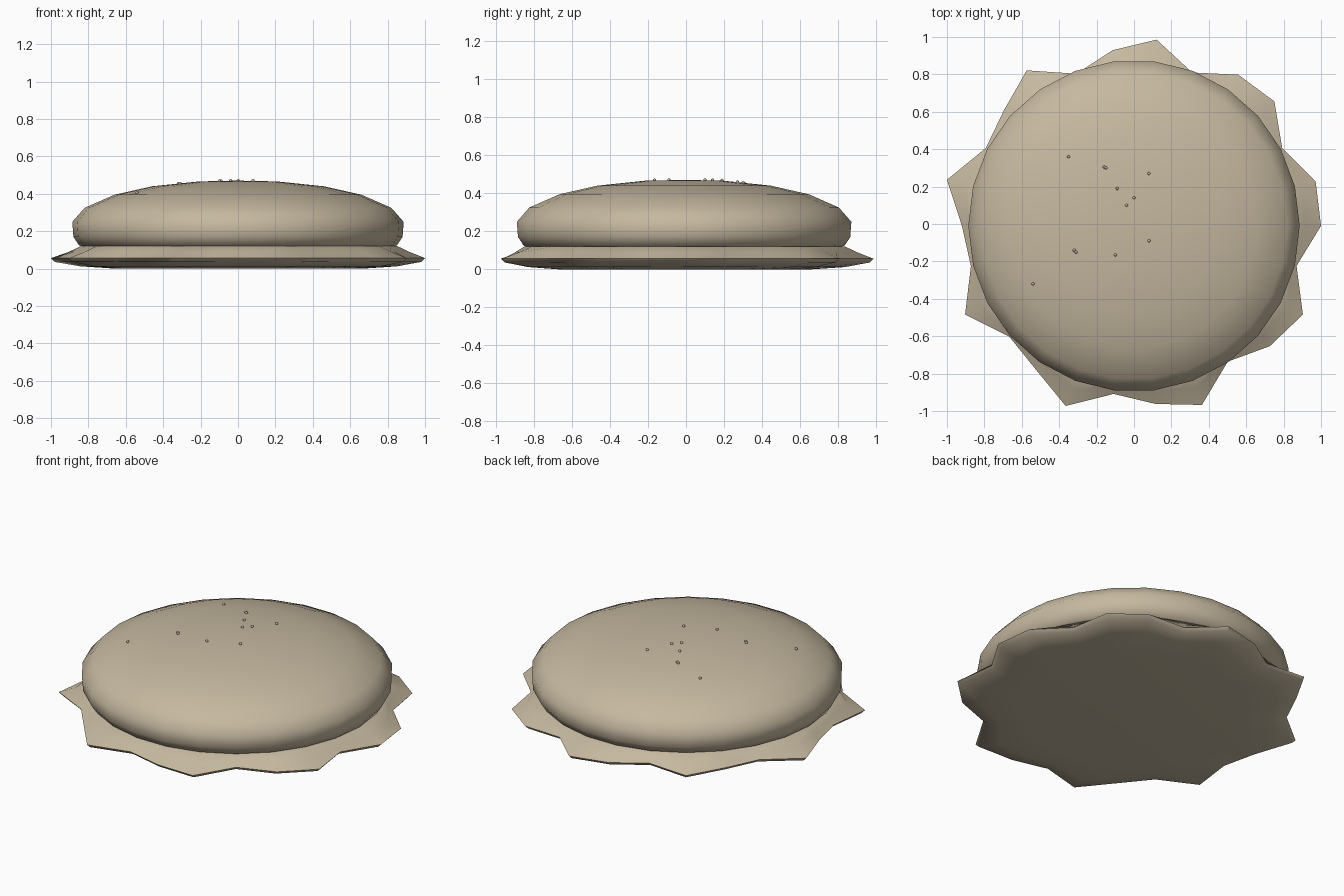
import bpy
import bmesh
import math
from mathutils import Vector

old = bpy.data.objects.get("Cube")
if old:
    bpy.data.objects.remove(old, do_unlink=True)

SIDES = 26
CENTRE_Y = -0.01


def make_material(name, colour):
    mat = bpy.data.materials.new(name)
    mat.use_nodes = True
    mat.diffuse_color = colour
    mat.node_tree.nodes["Principled BSDF"].inputs["Base Color"].default_value = colour
    return mat


crust = make_material("pale tan crust", (0.56, 0.48, 0.35, 1))


def loft(name, rings, angle):
    """Join rings given as (radius per side, height), capping both ends."""
    bm = bmesh.new()
    loops = []
    for radii, z in rings:
        loop = []
        for i, r in enumerate(radii):
            a = math.tau * i / SIDES
            loop.append(bm.verts.new((r * math.cos(a), CENTRE_Y + r * math.sin(a), z)))
        loops.append(loop)
    for low, high in zip(loops, loops[1:]):
        for i in range(SIDES):
            j = (i + 1) % SIDES
            bm.faces.new((low[i], low[j], high[j], high[i]))
    bm.faces.new(loops[0][::-1])
    bm.faces.new(loops[-1])
    bmesh.ops.recalc_face_normals(bm, faces=bm.faces)
    return finish(name, bm, angle)


def finish(name, bm, angle):
    mesh = bpy.data.meshes.new(name)
    bm.to_mesh(mesh)
    bm.free()
    mesh.materials.append(crust)
    obj = bpy.data.objects.new(name, mesh)
    bpy.context.collection.objects.link(obj)
    bpy.ops.object.select_all(action="DESELECT")
    obj.select_set(True)
    bpy.context.view_layer.objects.active = obj
    bpy.ops.object.shade_smooth_by_angle(angle=math.radians(angle))
    return obj


# Rounded bun top
dome = [(0.78, 0.10), (0.85, 0.125), (0.88, 0.17), (0.886, 0.25), (0.82, 0.325),
        (0.66, 0.395), (0.46, 0.44), (0.21, 0.466), (0.02, 0.47)]
loft("bun_top", [([r] * SIDES, z) for r, z in dome], 60)

# Ragged skirt under the bun, with a rounded underside
rim = [1.0, 1.0, 0.895, 1.003, 0.982, 0.877, 1.003, 0.946, 0.87, 1.01, 0.93, 0.895, 1.03,
       0.92, 0.898, 1.02, 0.892, 0.929, 1.03, 0.905, 0.959, 1.024, 0.882, 0.97, 1.02, 0.895]


def blend(base, follow):
    return [base + follow * (r - 0.95) for r in rim]


loft("ragged_skirt", [(blend(0.66, 0.2), 0.0), (blend(0.82, 0.6), 0.012),
                      (blend(0.93, 1), 0.036), (rim, 0.056),
                      (blend(0.89, 0.5), 0.09), (blend(0.845, 0.15), 0.12),
                      (blend(0.75, 0), 0.122)], 40)

# Tiny seeds resting on the crust
spots = [(-0.35, 0.36), (-0.15, 0.30), (-0.16, 0.305), (-0.09, 0.19), (0.08, 0.27),
         (-0.04, 0.10), (0.0, 0.14), (0.08, -0.09), (-0.32, -0.14), (-0.31, -0.15),
         (-0.10, -0.165), (-0.54, -0.32)]


def crust_height(r):
    for (r0, z0), (r1, z1) in zip(dome[3:], dome[4:]):
        if r1 <= r <= r0:
            return z0 + (z1 - z0) * (r0 - r) / (r0 - r1)
    return dome[-1][1]


seeds = bmesh.new()
for x, y in spots:
    made = bmesh.ops.create_icosphere(seeds, subdivisions=1, radius=0.009)["verts"]
    spot = Vector((x, y, crust_height(math.hypot(x, y - CENTRE_Y)) + 0.003))
    bmesh.ops.translate(seeds, verts=made, vec=spot)
finish("seeds", seeds, 60)
